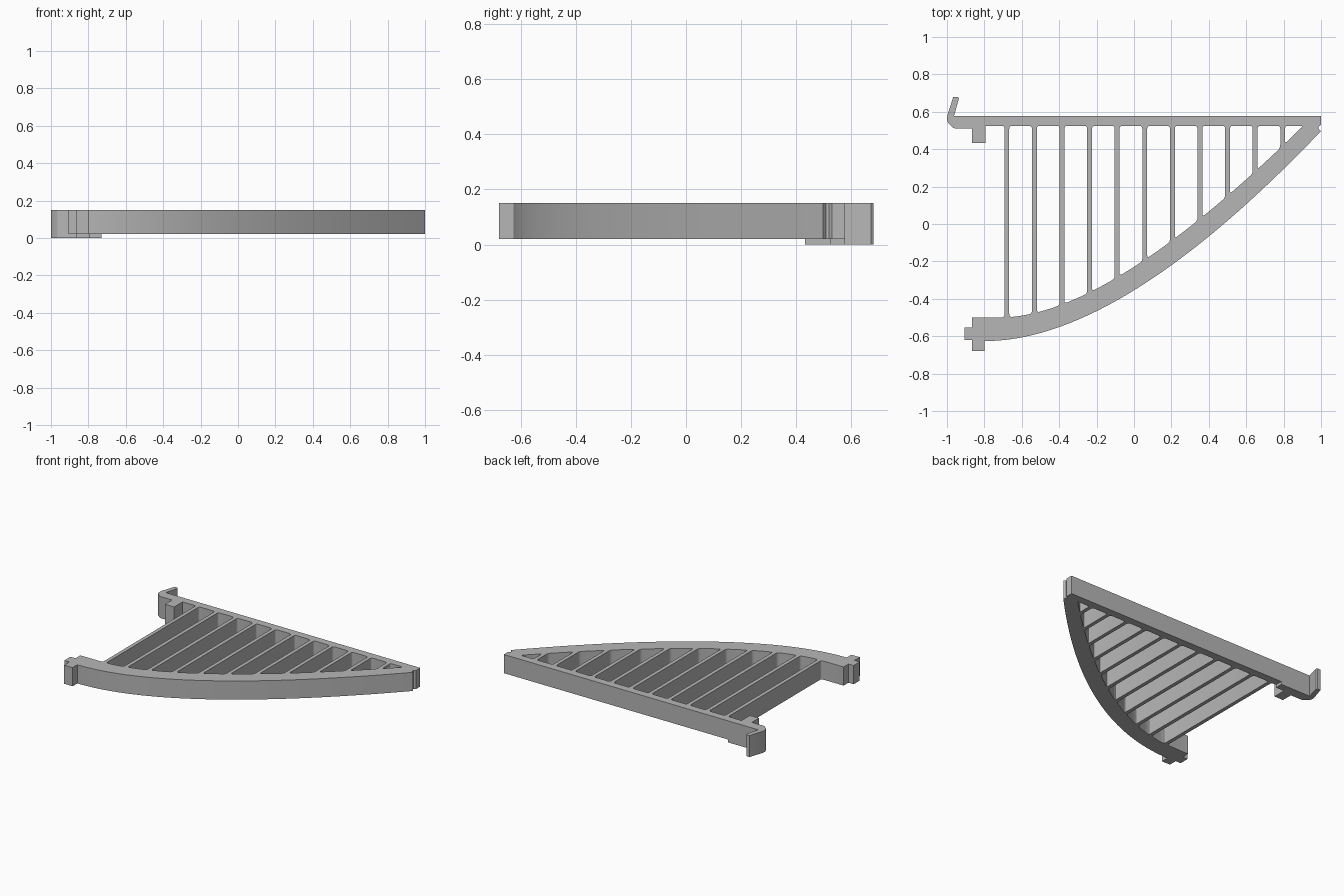
import bpy, bmesh, math
from mathutils import Vector

cube = bpy.data.objects.get("Cube")
if cube:
    bpy.data.objects.remove(cube, do_unlink=True)

grey = bpy.data.materials.new("plain grey")
grey.use_nodes = True
colour = (0.47, 0.47, 0.47, 1)
grey.diffuse_color = colour
grey.node_tree.nodes["Principled BSDF"].inputs["Base Color"].default_value = colour

BASE, TOP = 0.02, 0.15
BEAM_LOW, BEAM_HIGH = 0.525, 0.578
SPLIT = -0.73
BARS, FIRST, STEP, HALF = 11, -0.68, 0.1475, 0.013


def bezier(ctrl, t):
    a, b, c = (Vector(p) for p in ctrl)
    return a * (1 - t) ** 2 + b * 2 * t * (1 - t) + c * t * t


def arc_between(ctrl, x0, x1, steps):
    """Points on a quadratic curve at even x spacing."""
    points = []
    a, b, c = (p[0] for p in ctrl)
    for i in range(steps + 1):
        x = x0 + (x1 - x0) * i / steps
        qa, qb = a - 2 * b + c, 2 * (b - a)
        t = (-qb + math.sqrt(max(qb * qb - 4 * qa * (a - x), 0))) / (2 * qa)
        points.append(bezier(ctrl, t))
    return points


def fillet(prev, corner, nxt, radius, steps=4):
    """Rounded replacement for one corner."""
    prev, corner, nxt = Vector(prev), Vector(corner), Vector(nxt)
    start = corner + (prev - corner).normalized() * radius
    end = corner + (nxt - corner).normalized() * radius
    return [bezier((start, corner, end), i / steps) for i in range(steps + 1)]


def extruded(name, loops, z0, z1):
    """Solid plate from an outer loop followed by hole loops."""
    curve = bpy.data.curves.new(name + " profile", 'CURVE')
    curve.dimensions, curve.fill_mode = '2D', 'BOTH'
    curve.extrude = (z1 - z0) / 2
    for loop in loops:
        spline = curve.splines.new('POLY')
        spline.points.add(len(loop) - 1)
        for point, p in zip(spline.points, loop):
            point.co = (p[0], p[1], 0, 1)
        spline.use_cyclic_u = True
    helper = bpy.data.objects.new(name + " helper", curve)
    bpy.context.collection.objects.link(helper)
    bpy.context.view_layer.update()
    graph = bpy.context.evaluated_depsgraph_get()
    mesh = bpy.data.meshes.new_from_object(helper.evaluated_get(graph))
    bpy.data.objects.remove(helper, do_unlink=True)

    bm = bmesh.new()
    bm.from_mesh(mesh)
    bmesh.ops.remove_doubles(bm, verts=bm.verts, dist=0.0002)
    bmesh.ops.translate(bm, verts=bm.verts, vec=(0, 0, (z0 + z1) / 2))
    bmesh.ops.recalc_face_normals(bm, faces=bm.faces)
    bm.to_mesh(mesh)
    bm.free()
    mesh.materials.clear()
    mesh.materials.append(grey)
    obj = bpy.data.objects.new(name, mesh)
    bpy.context.collection.objects.link(obj)
    bpy.ops.object.select_all(action='DESELECT')
    obj.select_set(True)
    bpy.context.view_layer.objects.active = obj
    bpy.ops.object.shade_smooth_by_angle(angle=math.radians(30))
    return obj


OUTER = [(-0.8, -0.626), (-0.07, -0.626), (1, 0.497)]
INNER = [(-0.72, -0.5), (-0.14, -0.5), (0.9, 0.52)]

# Outer outline: straight beam, notched tip, bowed beam, end clip, first bar
outline = [(SPLIT, BEAM_HIGH), (1, BEAM_HIGH), (1, 0.53), (0.987, 0.52), (0.987, 0.508)]
outline += [bezier(OUTER, 1 - i / 40) for i in range(41)]
outline += [(-0.8, -0.678), (-0.865, -0.678), (-0.865, -0.62), (-0.905, -0.62),
            (-0.905, -0.553), (-0.865, -0.553), (-0.865, -0.5)]
edge = FIRST - HALF
low, high = (edge, -0.499), (edge, BEAM_LOW)
outline += fillet(INNER[0], low, high, 0.015)
outline += fillet(low, high, (SPLIT, BEAM_LOW), 0.015)
outline.append((SPLIT, BEAM_LOW))

# Openings between neighbouring bars, with rounded corners
openings = []
for i in range(BARS - 1):
    left = FIRST + i * STEP + HALF
    right = left + STEP - 2 * HALF
    bow = arc_between(INNER, left, right, 6)
    corners = [bow[0], bow[-1], Vector((right, BEAM_LOW)), Vector((left, BEAM_LOW))]
    loop = fillet(corners[3], bow[0], bow[1], 0.016) + bow[2:-2]
    loop += fillet(bow[-2], bow[-1], corners[2], 0.016)
    loop += fillet(corners[1], corners[2], corners[3], 0.016)
    loop += fillet(corners[2], corners[3], corners[0], 0.016)
    openings.append(loop)

# Last small triangular opening near the tip
left = FIRST + (BARS - 1) * STEP + HALF
tri = [arc_between(INNER, left, left, 1)[0], Vector((0.905, BEAM_LOW)), Vector((left, BEAM_LOW))]
openings.append([p for k in range(3)
                 for p in fillet(tri[k - 1], tri[k], tri[(k + 1) % 3], 0.014)])

extruded("slatted_frame", [outline] + openings, BASE, TOP)

# Hooked end of the straight beam, reaching lower than the frame
hook = [(SPLIT, BEAM_HIGH), (-0.962, BEAM_HIGH), (-0.936, 0.672), (-0.942, 0.68),
        (-0.966, 0.68), (-0.998, 0.58), (-1, 0.556), (-0.992, 0.538), (-0.965, 0.513),
        (-0.95, 0.51), (-0.865, 0.51), (-0.865, 0.432), (-0.795, 0.432),
        (-0.795, BEAM_LOW), (SPLIT, BEAM_LOW)]
extruded("hooked_end", [hook], 0, TOP)
